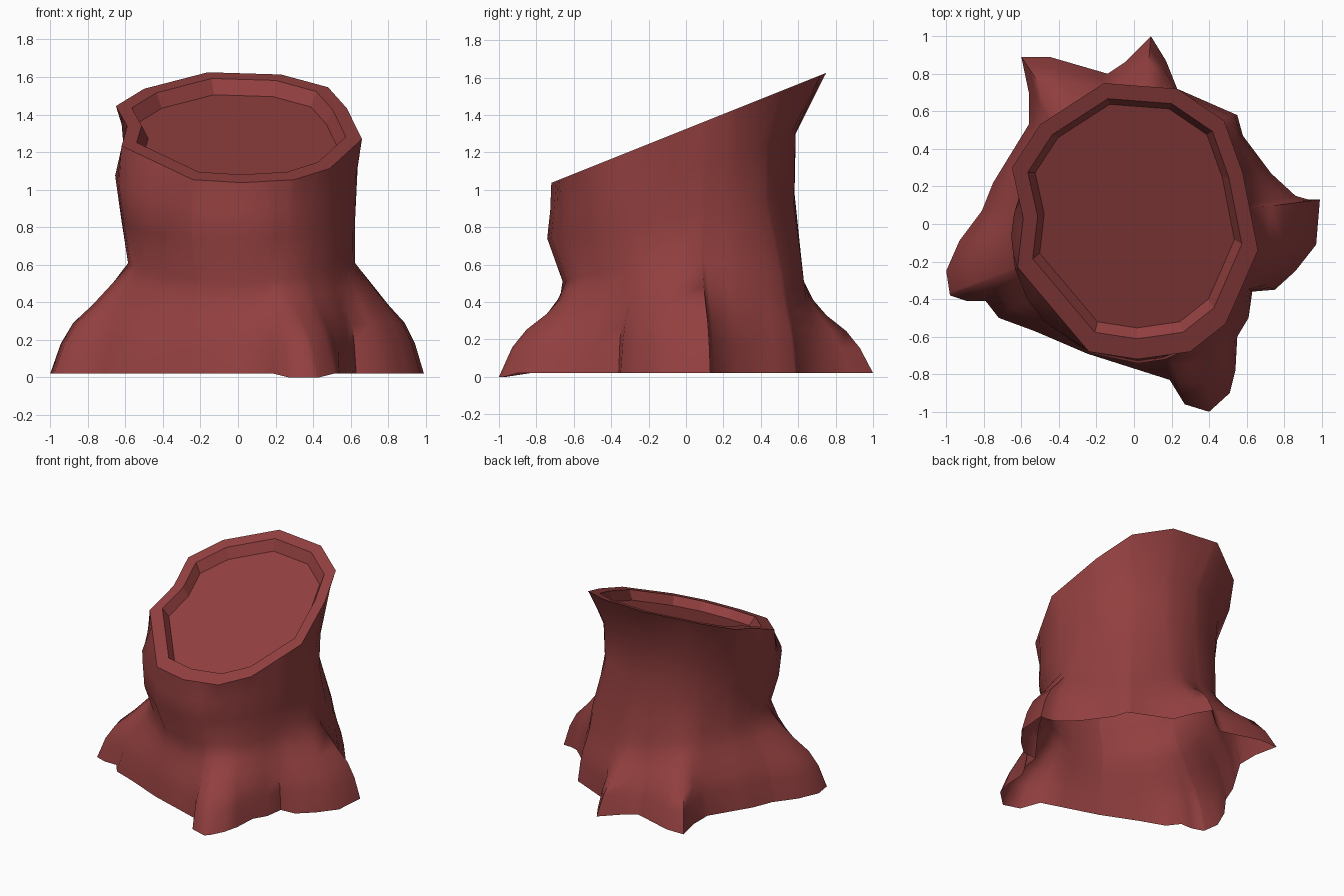
import bpy
import bmesh
import math

default_cube = bpy.data.objects.get("Cube")
if default_cube:
    bpy.data.objects.remove(default_cube, do_unlink=True)

bark = bpy.data.materials.new("red brown bark")
bark.use_nodes = True
bark_colour = (0.29, 0.05, 0.05, 1)
bark.diffuse_color = bark_colour
bark.node_tree.nodes["Principled BSDF"].inputs["Base Color"].default_value = bark_colour

# Ground outline with the root tips, and the cut rim, in hundredths
ground = [(99, 13), (93, 13), (86, 15), (73, 27), (58, 47), (55, 58), (23, 72),
          (17, 87), (9, 100), (-5, 86), (-14, 80), (-45, 89), (-60, 89), (-56, 70),
          (-56, 53), (-75, 22), (-81, 7), (-93, -9), (-100, -25), (-98, -38),
          (-89, -41), (-79, -41), (-72, -50), (-53, -57), (-25, -69), (19, -83),
          (27, -96), (40, -100), (51, -90), (54, -78), (55, -60), (61, -50),
          (63, -36), (75, -35), (86, -25), (97, -11)]
rim = [(66, -14), (58, 27), (48, 55), (23, 72), (-16, 75), (-50, 53), (-65, 30),
       (-59, 3), (-62, -23), (-24, -68), (2, -72), (30, -68), (49, -53)]


def metres(points):
    return [(x / 100, y / 100) for x, y in points]


def oval(cx, cy, rx, ry, count=24):
    turns = [math.tau * i / count for i in range(count)]
    return [(cx + rx * math.cos(t), cy + ry * math.sin(t)) for t in turns]


def angle_of(point):
    return math.atan2(point[1], point[0]) % math.tau


def reach(outline, angle):
    """Distance from the axis to a closed outline in one direction."""
    dx, dy = math.cos(angle), math.sin(angle)
    best = 0
    for (ax, ay), (bx, by) in zip(outline, outline[1:] + outline[:1]):
        ex, ey = bx - ax, by - ay
        cross = dx * ey - dy * ex
        if abs(cross) < 1e-9:
            continue
        distance = (ax * ey - ay * ex) / cross
        along = (ax * dy - ay * dx) / cross
        if distance > 0 and -1e-6 <= along <= 1 + 1e-6:
            best = max(best, distance)
    return best


ground, rim = metres(ground), metres(rim)
waist = oval(0.02, -0.02, 0.61, 0.64)
middle = oval(0, -0.08, 0.625, 0.665)
upper = oval(-0.01, -0.07, 0.645, 0.66)

# Share of the root's height, and how far it still spreads from the trunk
root_profile = [(0.3, 0.87), (0.48, 0.72), (0.64, 0.48), (0.8, 0.27), (1, 0)]


def cut_height(y):
    return 1.325 + 0.4 * y


def column(angle):
    """Points of one strip, from the ground over the rim to the sunken top."""
    dx, dy = math.cos(angle), math.sin(angle)
    foot, trunk, top = (reach(o, angle) for o in (ground, waist, rim))
    # The back left corner of the trunk bulges low down
    trunk += 0.07 * max(0, math.cos(angle - math.radians(50))) ** 8
    points = [(foot * dx, foot * dy, 0 if foot * dy < -0.95 else 0.02)]

    # Front and back roots drop more steeply than the side ones
    waist_z = 0.51 + 0.1 * dx * dx
    for share, spread in root_profile:
        r = trunk + (foot - trunk) * spread ** (1 + 0.5 * dy * dy)
        points.append((r * dx, r * dy, share * waist_z))

    # Trunk rings
    rim_z = cut_height(top * dy)
    middle_z = 0.86 + 0.12 * dy
    upper_z = middle_z + 0.5 * (rim_z - middle_z)
    for outline, z in ((middle, middle_z), (upper, upper_z)):
        r = reach(outline, angle)
        points.append((r * dx, r * dy, z))
    points.append((top * dx, top * dy, rim_z))

    # Inner lip and floor of the hollow
    for scale, shift, drop in ((0.87, 0.015, 0), (0.81, 0.03, 0.075)):
        x, y = top * dx * scale, top * dy * scale + shift
        points.append((x, y, cut_height(y) - drop))
    return points


# One strip at each corner of either outline, skipping near duplicates
angles = []
for angle in sorted(angle_of(p) for p in ground + rim):
    if not angles or angle - angles[-1] > 0.008:
        angles.append(angle)

bm = bmesh.new()
strips = [[bm.verts.new(p) for p in column(a)] for a in angles]
cut_faces = []
for here, after in zip(strips, strips[1:] + strips[:1]):
    wall = [bm.faces.new((here[i], after[i], after[i + 1], here[i + 1]))
            for i in range(len(here) - 1)]
    cut_faces += wall[-2:]
cut_faces.append(bm.faces.new([strip[-1] for strip in strips]))
bm.faces.index_update()
cut_indices = [face.index for face in cut_faces]

mesh = bpy.data.meshes.new("tree_stump")
bm.to_mesh(mesh)
bm.free()
mesh.materials.append(bark)
stump = bpy.data.objects.new("tree_stump", mesh)
bpy.context.collection.objects.link(stump)

# Soft bark, with the sawn rim and hollow left flat
bpy.ops.object.select_all(action="DESELECT")
stump.select_set(True)
bpy.context.view_layer.objects.active = stump
bpy.ops.object.shade_smooth_by_angle(angle=math.radians(60))
for index in cut_indices:
    mesh.polygons[index].use_smooth = False
